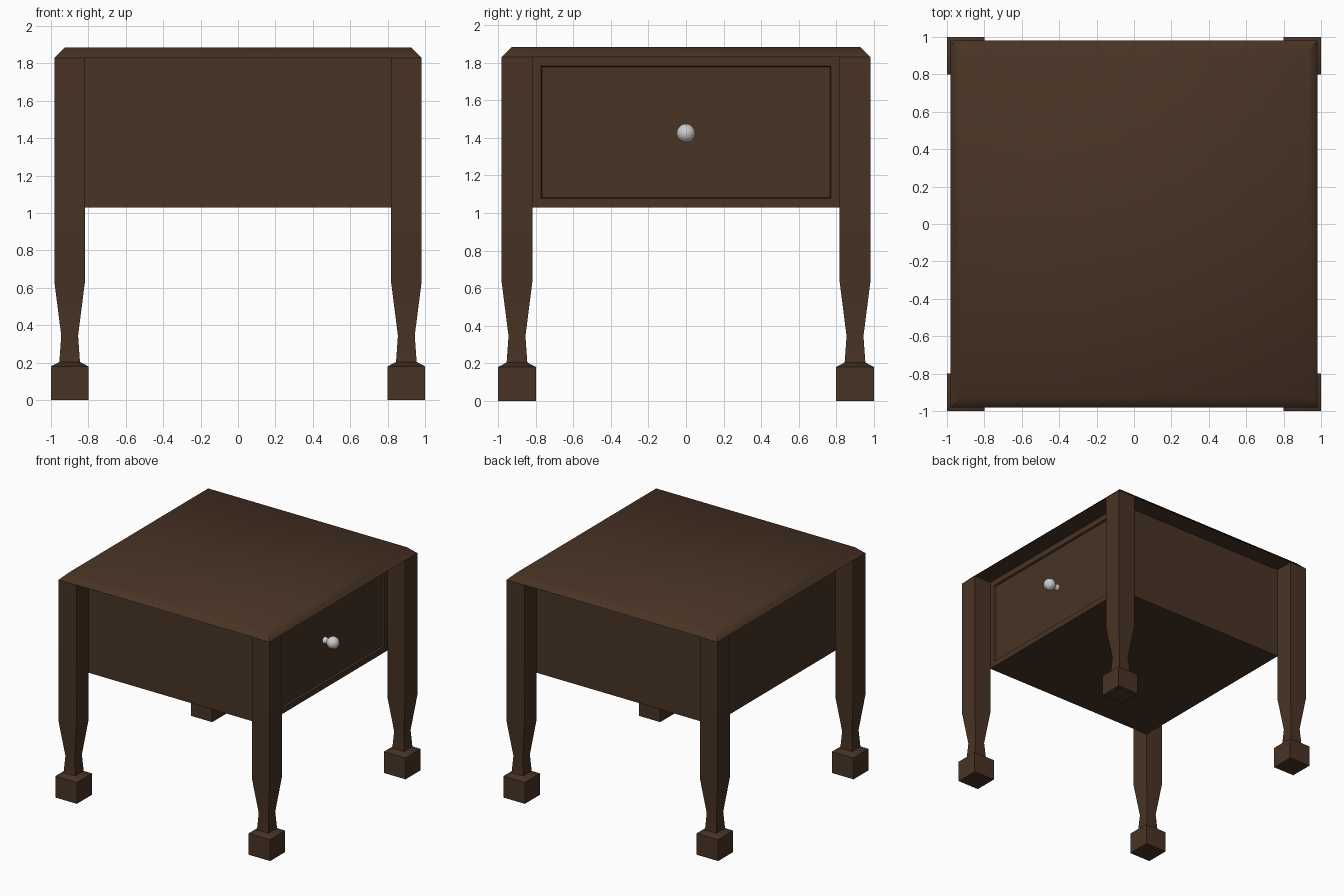
import bpy, bmesh
from math import radians, pi
from mathutils import Matrix

if "Cube" in bpy.data.objects:
    bpy.data.objects.remove(bpy.data.objects["Cube"])

wood = bpy.data.materials.new("dark_wood")
wood.diffuse_color = (0.065, 0.033, 0.018, 1)
wood.use_nodes = True
wood.node_tree.nodes["Principled BSDF"].inputs["Base Color"].default_value = wood.diffuse_color


def finish(bm, name, mat=wood, angle=50):
    bmesh.ops.recalc_face_normals(bm, faces=bm.faces)
    me = bpy.data.meshes.new(name)
    bm.to_mesh(me)
    bm.free()
    ob = bpy.data.objects.new(name, me)
    bpy.context.collection.objects.link(ob)
    if mat:
        me.materials.append(mat)
    bpy.ops.object.select_all(action='DESELECT')
    ob.select_set(True)
    bpy.context.view_layer.objects.active = ob
    bpy.ops.object.shade_smooth_by_angle(angle=radians(angle))
    return ob


def square_loft(name, profile, cx=0, cy=0):
    """Stack of square rings, profile = (half width, z)."""
    bm = bmesh.new()
    rings = [[bm.verts.new((cx + sx * h, cy + sy * h, z))
              for sx, sy in ((-1, -1), (1, -1), (1, 1), (-1, 1))] for h, z in profile]
    for a, b in zip(rings, rings[1:]):
        for i in range(4):
            j = (i + 1) % 4
            bm.faces.new((a[i], a[j], b[j], b[i]))
    bm.faces.new(rings[0][::-1])
    bm.faces.new(rings[-1])
    return finish(bm, name)


# Table top with chamfered edge
square_loft("table_top", [(0.982, 1.83), (0.926, 1.885)])

# Four tapered legs on block feet
foot = [(0.1, 0), (0.1, 0.18), (0.05, 0.207)]
leg = [(0.055, 0.205), (0.045, 0.345), (0.082, 0.635), (0.082, 1.83)]
for sx, fr in ((-1, "left"), (1, "right")):
    for sy, fb in ((-1, "front"), (1, "back")):
        square_loft(f"{fb}_{fr}_foot", foot, sx * 0.9, sy * 0.9)
        square_loft(f"{fb}_{fr}_leg", leg, sx * 0.9, sy * 0.9)

# Body box, with a recessed drawer panel on the right side
bm = bmesh.new()
bmesh.ops.create_cube(bm, size=1, matrix=Matrix.Translation((0, 0, 1.43))
                      @ Matrix.Diagonal((1.64, 1.64, 0.8, 1)))
bm.normal_update()
side = [f for f in bm.faces if f.normal.x > 0.9]
bmesh.ops.inset_region(bm, faces=side, thickness=0.068)
bmesh.ops.inset_region(bm, faces=side, thickness=0.008, depth=-0.015)
finish(bm, "drawer_box", angle=30)

# Knob with a short stem
bm = bmesh.new()
bmesh.ops.create_uvsphere(bm, u_segments=32, v_segments=16, radius=0.05,
                          matrix=Matrix.Translation((0.885, 0, 1.425)))
bmesh.ops.create_cone(bm, cap_ends=True, segments=24, radius1=0.03, radius2=0.018, depth=0.06,
                      matrix=Matrix.Translation((0.83, 0, 1.425)) @ Matrix.Rotation(pi / 2, 4, 'Y'))
finish(bm, "drawer_knob", mat=None)
